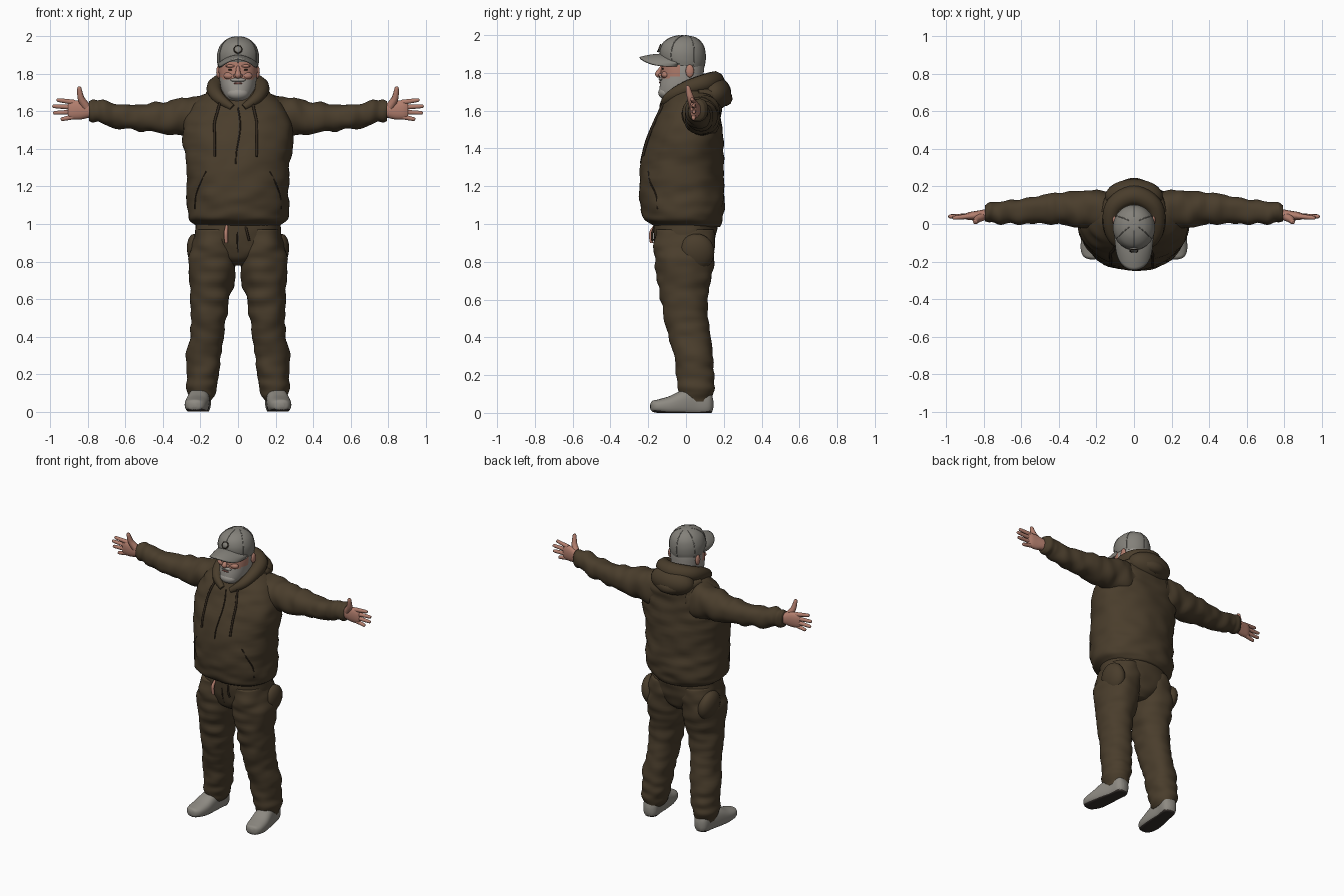
import bpy, bmesh, math
from mathutils import Vector, Matrix, noise
from mathutils.bvhtree import BVHTree

if "Cube" in bpy.data.objects:
    bpy.data.objects.remove(bpy.data.objects["Cube"])


def material(name, r, g, b):
    m = bpy.data.materials.new(name)
    m.use_nodes = True
    m.diffuse_color = (r, g, b, 1)
    bsdf = m.node_tree.nodes["Principled BSDF"]
    bsdf.inputs["Base Color"].default_value = (r, g, b, 1)
    bsdf.inputs["Roughness"].default_value = 0.9
    return m


CLOTH = material("brown cloth", .068, .047, .025)
DARK = material("dark cord", .03, .02, .012)
SKIN = material("skin", .45, .21, .155)
BEARD = material("grey beard", .33, .31, .28)
CAP = material("cap grey", .23, .22, .195)
SHOE = material("shoe grey", .27, .255, .225)
SOLE = material("dark sole", .035, .028, .024)
LIP = material("lip", .30, .11, .09)


def finish(name, bm, mats, rule=None):
    """Turn a bmesh into a smooth object; rule picks a material per face."""
    bmesh.ops.recalc_face_normals(bm, faces=bm.faces)
    for f in bm.faces:
        f.smooth = True
        if rule:
            f.material_index = rule(f.calc_center_median(), f.normal)
    me = bpy.data.meshes.new(name)
    bm.to_mesh(me)
    bm.free()
    for m in mats:
        me.materials.append(m)
    ob = bpy.data.objects.new(name, me)
    bpy.context.collection.objects.link(ob)
    return ob


def spline(rows, steps):
    """Catmull-Rom interpolation through rows of numbers."""
    out, n = [], len(rows)
    for i in range(n - 1):
        a, b, c, d = (rows[max(i - 1, 0)], rows[i], rows[i + 1], rows[min(i + 2, n - 1)])
        for k in range(steps):
            t = k / steps
            out.append([q + .5 * t * (r - p + t * (2 * p - 5 * q + 4 * r - s + t * (3 * (q - r) + s - p)))
                        for p, q, r, s in zip(a, b, c, d)])
    return out + [list(rows[-1])]


def loft(name, axis, rows, mats, side=1, power=2.2, fold=0, sides=48, steps=6,
         rule=None, floor=None, matrix=None):
    """Rows are (position on axis, two centre values, two radii)."""
    bm = bmesh.new()
    rings = []
    for t, cu, cv, ru, rv in spline(rows, steps):
        ring = []
        for k in range(sides):
            a = math.tau * k / sides
            c, s = math.cos(a), math.sin(a)
            u = cu + ru * math.copysign(abs(c) ** (2 / power), c)
            v = cv + rv * math.copysign(abs(s) ** (2 / power), s)
            co = Vector({"x": (t, u, v), "y": (u, t, v), "z": (u, v, t)}[axis])
            if fold:
                stretch = Vector((9, 9, 9))
                stretch["xyz".index(axis)] = 19
                n = noise.noise(co * stretch) * fold
                d = Vector({"x": (0, c, s), "y": (c, 0, s), "z": (c, s, 0)}[axis])
                co += d * n
            if floor is not None:
                co.z = max(co.z, floor)
            if matrix:
                co = matrix @ co
            co.x *= side
            ring.append(bm.verts.new(co))
        rings.append(ring)
    for lo, hi in zip(rings, rings[1:]):
        for k in range(sides):
            j = (k + 1) % sides
            bm.faces.new((lo[k], lo[j], hi[j], hi[k]))
    bm.faces.new(rings[0])
    bm.faces.new(rings[-1])
    return finish(name, bm, mats, rule)


def blob(name, centre, size, mat, turn=None):
    bm = bmesh.new()
    m = Matrix.Translation(centre) @ (turn or Matrix()) @ Matrix.Diagonal((*size, 1))
    bmesh.ops.create_uvsphere(bm, u_segments=24, v_segments=14, radius=1, matrix=m)
    return finish(name, bm, [mat])


def tube(name, points, radii, mat, side=1):
    """Smooth round tube through points, with a radius at each."""
    cu = bpy.data.curves.new(name, "CURVE")
    cu.dimensions, cu.bevel_depth, cu.bevel_resolution, cu.use_fill_caps = "3D", 1, 3, True
    rows = spline([(*p, r) for p, r in zip(points, radii)], 6)
    sp = cu.splines.new("POLY")
    sp.points.add(len(rows) - 1)
    for pt, (x, y, z, r) in zip(sp.points, rows):
        pt.co, pt.radius = (x * side, y, z, 1), r
    sp.use_smooth = True
    cu.materials.append(mat)
    ob = bpy.data.objects.new(name, cu)
    bpy.context.collection.objects.link(ob)
    return ob


# Hoodie body, with a gathered hem
torso = loft("hoodie_body", "z", [
    (.985, 0, .005, .21, .165), (1.0, 0, .0, .235, .18), (1.03, 0, -.015, .265, .21),
    (1.1, 0, -.02, .272, .222), (1.2, 0, -.025, .27, .223), (1.35, 0, -.017, .28, .215),
    (1.48, 0, .0, .295, .193), (1.58, 0, .02, .275, .17), (1.66, 0, .035, .215, .145),
    (1.71, 0, .04, .14, .12), (1.73, 0, .04, .09, .09)], [CLOTH], fold=.012, sides=64)
skin_tree = BVHTree.FromPolygons([v.co for v in torso.data.vertices],
                                 [p.vertices[:] for p in torso.data.polygons])


def on_chest(x, z, lift=.003):
    hit = skin_tree.ray_cast(Vector((x, -1, z)), Vector((0, 1, 0)))[0]
    return (x, hit.y - lift, z)


# Hood rolled round the neck, with the fallen part behind
tube("hood_roll", [(-.03, -.125, 1.62), (-.10, -.085, 1.67), (-.125, .0, 1.715), (-.10, .10, 1.745),
                   (0, .15, 1.755), (.10, .10, 1.745), (.125, .0, 1.715), (.10, -.085, 1.67), (.03, -.125, 1.62)],
     [.018, .032, .042, .05, .055, .05, .042, .032, .018], CLOTH)
blob("hood_drape", (0, .145, 1.69), (.155, .095, .09), CLOTH, Matrix.Rotation(.35, 4, "X"))
tube("hood_fold", [(-.15, .06, 1.69), (-.11, .15, 1.68), (0, .205, 1.665), (.11, .15, 1.68), (.15, .06, 1.69)],
     [.025, .035, .042, .035, .025], CLOTH)

# Cords, front seam and pouch edges follow the chest
for x, z_end in ((-.125, 1.36), (.1, 1.36)):
    pts = [on_chest(x * (.75 + .25 * min(1, k / 2)), 1.66 + (z_end - 1.66) * k / 5, .007) for k in range(6)]
    tube("hood_cord", pts, [.007] * 6, DARK)
tube("front_seam", [on_chest(.012 * math.sin(k), 1.62 - .06 * k) for k in range(6)], [.004] * 6, DARK)
for s in (-1, 1):
    tube("pouch_edge", [on_chest(s * x, z, 0) for x, z in ((.17, 1.28), (.2, 1.22), (.225, 1.15), (.23, 1.08))],
         [.004] * 4, DARK)

# Trouser seat
loft("trouser_seat", "z", [
    (.78, 0, .0, .06, .09), (.82, 0, -.005, .14, .135), (.88, 0, -.005, .225, .155),
    (.95, 0, -.005, .23, .165), (1.02, 0, -.005, .225, .165)], [CLOTH], fold=.008)
tube("waist_cord", [(-.06, -.165, .99), (-.065, -.185, .95), (-.062, -.182, .9)], [.007, .011, .009], SKIN)
tube("waist_cord_dark", [(.04, -.165, .99), (.05, -.18, .95), (.06, -.178, .91)], [.006] * 3, DARK)
tube("fly_seam", [(0, -.163, .98), (-.004, -.168, .92), (0, -.15, .85)], [.004] * 3, DARK)

for s, label in ((1, "left"), (-1, "right")):
    # Sleeve with a bunched cuff
    loft(label + "_sleeve", "x", [
        (.12, .07, 1.58, .105, .12), (.2, .075, 1.575, .105, .112), (.3, .08, 1.57, .097, .1),
        (.42, .082, 1.565, .083, .083), (.55, .072, 1.57, .071, .069), (.66, .065, 1.58, .064, .066),
        (.72, .062, 1.595, .056, .062), (.75, .062, 1.6, .05, .054), (.775, .062, 1.604, .05, .056),
        (.795, .06, 1.605, .042, .05)], [CLOTH], s, fold=.014)
    # Hand
    loft(label + "_palm", "x", [
        (.76, .055, 1.605, .028, .035), (.8, .05, 1.605, .027, .04), (.84, .045, 1.607, .025, .05),
        (.88, .042, 1.608, .021, .05), (.905, .04, 1.608, .012, .042)], [SKIN], s, sides=24)
    for finger, root, tip in (("index", 1.648, (.967, .032, 1.662)), ("middle", 1.622, (.99, .04, 1.628)),
                              ("ring", 1.597, (.985, .042, 1.592)), ("little", 1.573, (.945, .04, 1.557))):
        base = Vector((.87, .042, root))
        end = Vector(tip)
        tube(label + "_" + finger + "_finger",
             [base, base.lerp(end, .5), base.lerp(end, .92), end], [.0145, .0125, .01, .004], SKIN, s)
    tube(label + "_thumb", [(.81, .04, 1.625), (.835, .025, 1.665), (.843, .015, 1.7), (.846, .01, 1.725), (.846, .01, 1.733)],
         [.024, .019, .015, .011, .004], SKIN, s)

    # Trouser leg bunching over the shoe
    loft(label + "_trouser_leg", "z", [
        (.06, .2, .055, .058, .08), (.09, .197, .052, .068, .092), (.14, .19, .052, .08, .097),
        (.2, .187, .05, .086, .1), (.28, .182, .042, .092, .103), (.4, .163, .02, .09, .109),
        (.5, .156, .0, .097, .115), (.6, .147, -.01, .105, .123), (.7, .138, -.01, .119, .138),
        (.8, .135, -.008, .13, .157), (.88, .125, -.005, .122, .162), (.97, .115, -.005, .108, .15)],
        [CLOTH], s, fold=.013)
    # Hip pocket bag and its edge
    blob(label + "_hip_pocket", (s * .215, .055, .85), (.055, .095, .1), CLOTH, Matrix.Rotation(s * .2, 4, "Y"))

    # Shoe, toes turned out, with a dark underside
    turn = Matrix.Translation((.208, 0, 0)) @ Matrix.Rotation(.13, 4, "Z")
    loft(label + "_shoe", "y", [
        (-.19, .0, .035, .012, .012), (-.18, .0, .035, .038, .028), (-.15, .0, .035, .056, .036),
        (-.09, .0, .038, .063, .05), (-.02, .0, .05, .06, .07), (.05, .0, .055, .052, .08),
        (.11, .0, .055, .05, .072), (.135, .0, .05, .036, .05), (.145, .0, .045, .015, .02)],
        [SHOE, SOLE], s, power=2.5, sides=32, floor=0, matrix=turn,
        rule=lambda c, n: 1 if n.z < -.6 or c.z < .01 else 0)

    # Ear, eye, brow and cheek
    blob(label + "_ear", (s * .104, .02, 1.81), (.012, .022, .034), SKIN)
    blob(label + "_eye", (s * .038, -.122, 1.822), (.015, .006, .005), DARK)
    blob(label + "_brow", (s * .04, -.122, 1.842), (.027, .012, .008), SKIN)
    blob(label + "_cheek", (s * .045, -.108, 1.79), (.032, .022, .02), SKIN)


# Head: beard low down, sideburns and cropped hair behind
def face_colour(c, n):
    if c.y < -.035:
        return 1 if c.z < 1.772 - .012 * (abs(c.x) < .02) + .25 * max(0, abs(c.x) - .07) else 0
    if c.y < .01:
        return 1 if c.z > 1.69 else 0
    return 1 if c.z > 1.765 else 0


loft("head", "z", [
    (1.6, 0, .03, .075, .075), (1.645, 0, .0, .06, .085), (1.665, 0, -.02, .066, .105),
    (1.69, 0, -.022, .08, .118), (1.73, 0, -.022, .092, .117), (1.78, 0, -.02, .1, .113),
    (1.83, 0, -.018, .104, .113), (1.88, 0, -.018, .1, .11), (1.93, 0, -.02, .08, .085)],
    [SKIN, BEARD], power=2.15, sides=64, rule=face_colour)
blob("beard_chin", (0, -.105, 1.695), (.058, .042, .036), BEARD)
blob("moustache", (0, -.131, 1.768), (.042, .014, .011), BEARD)
blob("mouth", (0, -.138, 1.75), (.024, .005, .005), LIP)
tube("nose", [(0, -.124, 1.838), (0, -.14, 1.81), (0, -.147, 1.793), (0, -.135, 1.782)],
     [.009, .013, .018, .01], SKIN)
for s in (-1, 1):
    blob("nostril_wing", (s * .016, -.135, 1.789), (.01, .012, .009), SKIN)

# Cap crown, tilted slightly, with a top button and panel seams
crown = [(1.838, 0, -.012, .107, .11), (1.87, 0, -.018, .112, .12), (1.91, 0, -.021, .11, .12),
         (1.95, 0, -.02, .095, .106), (1.98, 0, -.015, .066, .074), (1.995, 0, -.01, .03, .035),
         (1.998, 0, -.01, .005, .005)]
tilt = Matrix.Translation((0, 0, 1.87)) @ Matrix.Rotation(-.09, 4, "X") @ Matrix.Translation((0, 0, -1.87))
loft("cap_crown", "z", crown, [CAP], power=2, matrix=tilt)
blob("cap_button", (0, .0, 1.994), (.01, .01, .006), CAP)
for k in range(6):
    a = math.tau * (k + .5) / 6
    tube("cap_seam", [tilt @ Vector((rx * math.cos(a), cy + ry * math.sin(a), z)) for z, cx, cy, rx, ry in crown[:-1]],
         [.0025] * 6, CAP)

# Plain round badge
bm = bmesh.new()
place = Matrix.Translation((0, -.139, 1.93)) @ Matrix.Rotation(math.radians(68), 4, "X")
bmesh.ops.create_cone(bm, cap_ends=True, segments=24, radius1=.023, radius2=.02, depth=.009, matrix=place)
finish("cap_badge", bm, [CAP])
ring = [place @ Vector((.021 * math.cos(k * math.tau / 12), .021 * math.sin(k * math.tau / 12), .004)) for k in range(13)]
tube("badge_rim", ring, [.0025] * 13, DARK)

# Curved brim
bm = bmesh.new()
N, M = 24, 8
grid = []
for i in range(N + 1):
    u = 2 * i / N - 1
    x = .104 * math.sin(u * math.pi / 2)
    arc = math.cos(u * math.pi / 2)
    back, front = -.03 - .09 * arc, -.05 - .195 * arc ** .6
    grid.append([bm.verts.new((x * (1 - .08 * j / M), back + (front - back) * j / M,
                               1.897 - .042 * (x / .1) ** 2 - .018 * (j / M) ** 2)) for j in range(M + 1)])
for i in range(N):
    for j in range(M):
        bm.faces.new((grid[i][j], grid[i + 1][j], grid[i + 1][j + 1], grid[i][j + 1]))
brim = finish("cap_brim", bm, [CAP])
solid = brim.modifiers.new("thickness", "SOLIDIFY")
solid.thickness, solid.offset = .01, 0
